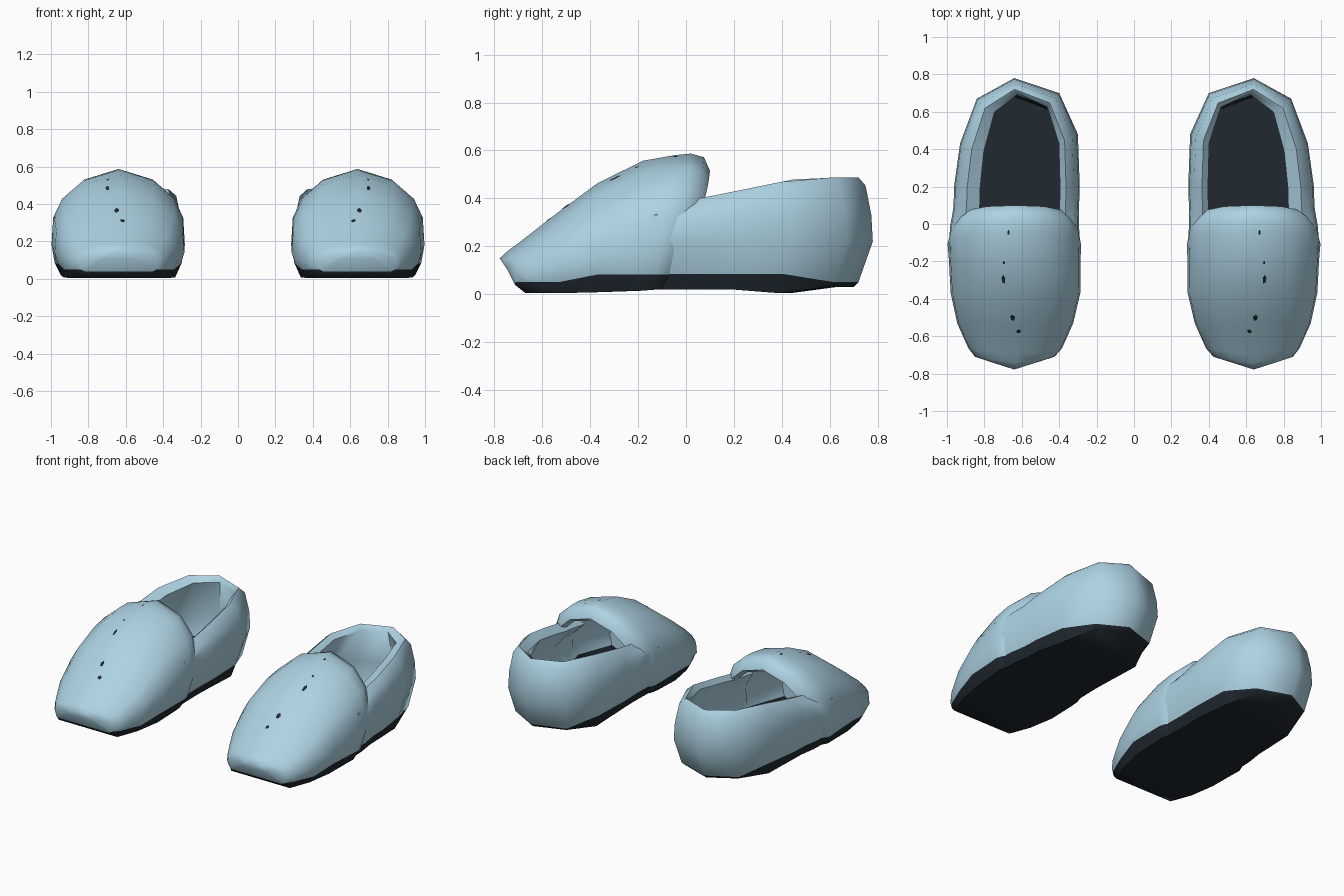
import bpy, bmesh, math
from mathutils import Matrix, Vector

cube = bpy.data.objects.get("Cube")
if cube:
    bpy.data.objects.remove(cube)


def make_material(name, rgb):
    mat = bpy.data.materials.new(name)
    mat.use_nodes = True
    mat.diffuse_color = (*rgb, 1)
    mat.node_tree.nodes["Principled BSDF"].inputs["Base Color"].default_value = (*rgb, 1)
    return mat


FELT = make_material("light blue felt", (0.42, 0.645, 0.765))
SOLE = make_material("dark navy sole", (0.014, 0.022, 0.029))


def finish(bm, name):
    """Colour the low faces as sole (a thinner band at the toe), then smooth the object."""
    bmesh.ops.recalc_face_normals(bm, faces=bm.faces)
    for face in bm.faces:
        limit = 0.056 if face.calc_center_median().y < -0.48 else 0.095
        face.material_index = int(max(v.co.z for v in face.verts) < limit)
    bmesh.ops.triangulate(bm, faces=[f for f in bm.faces if len(f.verts) > 4])
    mesh = bpy.data.meshes.new(name)
    bm.to_mesh(mesh)
    bm.free()
    mesh.materials.append(FELT)
    mesh.materials.append(SOLE)
    obj = bpy.data.objects.new(name, mesh)
    bpy.context.collection.objects.link(obj)
    bpy.ops.object.select_all(action="DESELECT")
    obj.select_set(True)
    bpy.context.view_layer.objects.active = obj
    bpy.ops.object.shade_smooth_by_angle(angle=math.radians(50))
    return obj


def bridge(bm, loop_a, loop_b, closed):
    count = len(loop_a)
    for i in range(count if closed else count - 1):
        j = (i + 1) % count
        bm.faces.new((loop_a[i], loop_a[j], loop_b[j], loop_b[i]))


def clamp(value):
    return min(1, max(0, value))


# Toe cover stations: y, inner x, outer x, bottom z, top z.
# The last three turn back inside to form the lining.
TOE = [
    (-0.778, 0.53, 0.75, 0.105, 0.15),
    (-0.745, 0.425, 0.85, 0.04, 0.18),
    (-0.70, 0.385, 0.885, 0.004, 0.213),
    (-0.55, 0.325, 0.945, 0.004, 0.33),
    (-0.37, 0.287, 0.98, 0.008, 0.463),
    (-0.18, 0.285, 0.99, 0.014, 0.557),
    (-0.05, 0.284, 0.997, 0.018, 0.58),
    (0.02, 0.292, 0.985, 0.02, 0.587),
    (0.075, 0.32, 0.955, 0.022, 0.572),
    (0.10, 0.345, 0.925, 0.03, 0.515),
    (0.06, 0.36, 0.91, 0.035, 0.49),
    (-0.20, 0.325, 0.95, 0.035, 0.515),
    (-0.50, 0.37, 0.90, 0.035, 0.30),
]
# Half of the arched cross-section, from the crown down to the sole
ARCH = [(0, 1), (0.53, 0.9), (0.84, 0.73), (0.975, 0.55), (1, 0.29), (0.95, 0.13), (0.86, 0)]


def toe_cover(name, side):
    bm = bmesh.new()
    section = ARCH + [(-u, v) for u, v in reversed(ARCH[1:])]
    loops = []
    for y, inner, outer, low, high in TOE:
        lean = 0.15 * clamp((y + 0.2) / 0.25)
        bow = 0.035 * clamp((-y - 0.37) / 0.33)
        mid, half = (inner + outer) / 2, (outer - inner) / 2
        loop = []
        for u, v in section:
            z = low + v * (high - low)
            if v == 0.13:
                z = max(low + 0.01, 0.05 if y < -0.46 else 0.082)
            py = y - lean * (1 - v) ** 1.4 + bow * abs(u)
            loop.append(bm.verts.new((side * (mid + u * half), py, z)))
        loops.append(loop)
    for a, b in zip(loops, loops[1:]):
        bridge(bm, a, b, True)
    bm.faces.new(loops[0])
    bm.faces.new(loops[-1])
    return finish(bm, name)


# Plan outline of the heel, from the outer side round the back
HEEL = [(0.99, -0.14), (0.984, -0.02), (0.965, 0.09), (0.962, 0.2), (0.93, 0.43), (0.84, 0.67),
        (0.64, 0.78), (0.40, 0.70), (0.30, 0.48), (0.29, 0.2), (0.295, 0.06), (0.29, -0.14)]


def rim_height(y):
    return 0.39 + 0.185 * y if y < 0.53 else 0.488


def heel_profile(y):
    """Side inset, back inset and height, from the sole over the rim to the insole."""
    rim = rim_height(y)
    base = 0.03 if y > 0.6 else (0.004 if y > 0.4 else 0.02)
    band = 0.05 if y > 0.6 else 0.085
    return [(0.055, 0.08, base), (0.03, 0.06, band), (0, 0, 0.22), (0.006, 0.006, 0.33),
            (0.03, 0.03, rim - 0.035), (0.07, 0.06, rim), (0.12, 0.085, rim - 0.03),
            (0.05, 0.06, 0.24), (0.06, 0.085, 0.09), (0.075, 0.1, 0.04)]


def heel(name, side):
    bm = bmesh.new()
    mid, bend = 0.635, 0.1
    columns = []
    for x, y in HEEL:
        column = []
        for inset, back, z in heel_profile(y):
            shift = 0.02 if inset > 0.1 else 0   # the opening sits towards the inner side
            px = mid - shift + (x - mid) * (1 - inset / 0.33)
            py = bend + (y - bend) * (1 - back / 0.68) if y > bend else y
            column.append(bm.verts.new((side * px, py, z)))
        columns.append(column)
    for a, b in zip(columns, columns[1:]):
        bridge(bm, a, b, False)
    bm.faces.new([c[0] for c in columns])    # underside
    bm.faces.new([c[-1] for c in columns])   # insole
    bm.faces.new(columns[0] + columns[-1][::-1])
    finish(bm, name)


# Small dark flecks on the toe: x, y, width, length
FLECKS = [(0.67, -0.045, 0.007, 0.015), (0.695, -0.205, 0.007, 0.01), (0.697, -0.295, 0.011, 0.028),
          (0.648, -0.50, 0.014, 0.022), (0.618, -0.572, 0.014, 0.014)]


def toe_flecks(name, side, cover):
    bpy.context.view_layer.update()
    bm = bmesh.new()
    for x, y, width, length in FLECKS:
        hit, point, normal, _ = cover.ray_cast(Vector((side * x, y, 2)), Vector((0, 0, -1)))
        if hit:
            turn = Vector((0, 0, 1)).rotation_difference(normal).to_matrix().to_4x4()
            place = Matrix.Translation(point + normal * 0.003) @ turn
            bmesh.ops.create_circle(bm, cap_ends=True, segments=5, radius=1,
                                    matrix=place @ Matrix.Diagonal((width, length, 1, 1)))
    mesh = bpy.data.meshes.new(name)
    bm.to_mesh(mesh)
    bm.free()
    mesh.materials.append(SOLE)
    bpy.context.collection.objects.link(bpy.data.objects.new(name, mesh))


for label, side in (("left", 1), ("right", -1)):
    cover = toe_cover(label + "_toe_cover", side)
    heel(label + "_heel", side)
    toe_flecks(label + "_toe_flecks", side, cover)
